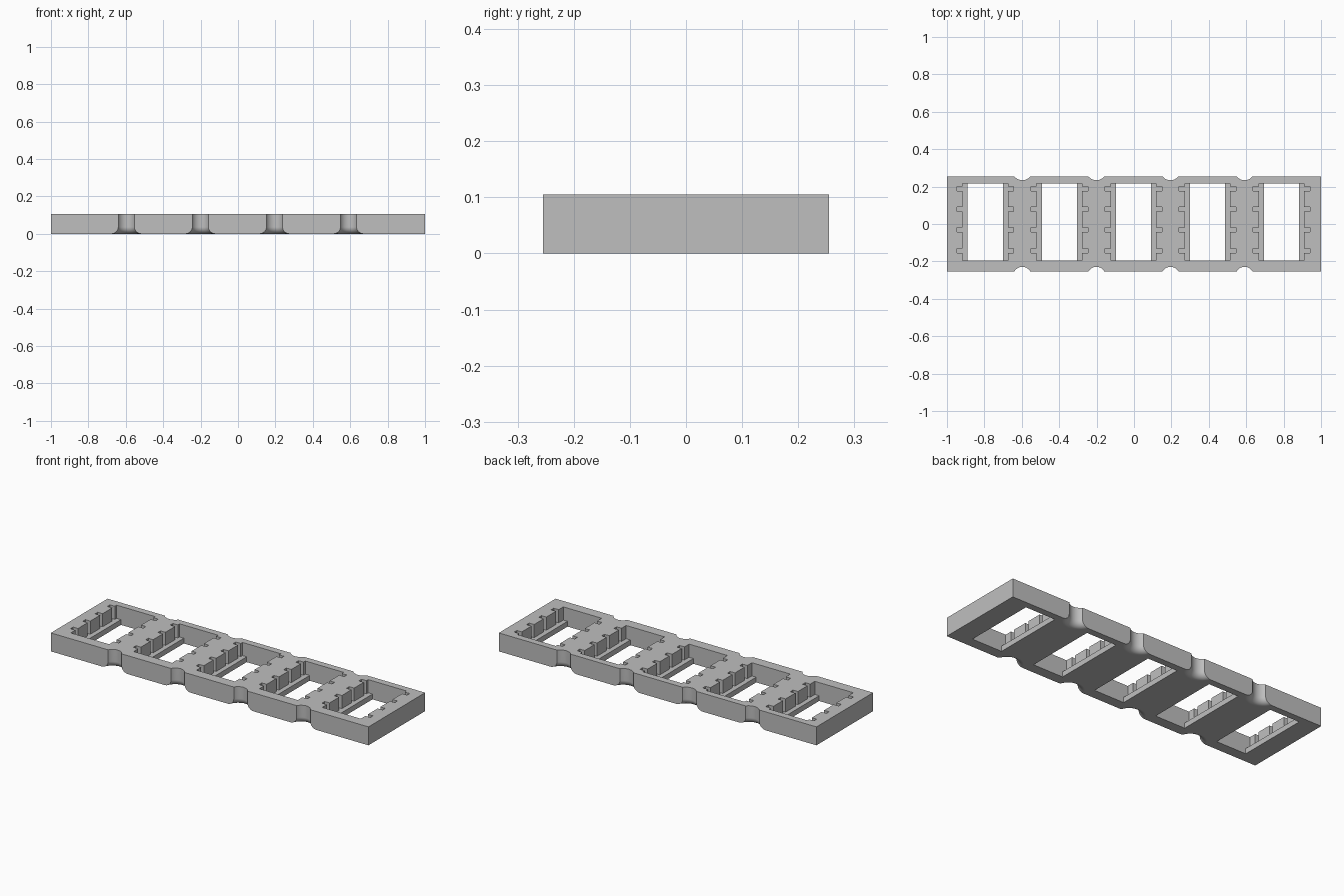
import bpy
import bmesh
import math

# Remove the default cube only
if "Cube" in bpy.data.objects:
    bpy.data.objects.remove(bpy.data.objects["Cube"], do_unlink=True)

LENGTH, DEPTH, HEIGHT = 2.0, 0.51, 0.105
PITCH, SHIFT = 0.396, -0.003
LEDGE_Z, TOP = 0.03, 0.15
FLARE = 0.036
CENTRES = [SHIFT + PITCH * (i - 2) for i in range(5)]

grey = bpy.data.materials.new("plain grey")
grey.use_nodes = True
colour = (0.52, 0.52, 0.52, 1.0)
grey.diffuse_color = colour
grey.node_tree.nodes["Principled BSDF"].inputs["Base Color"].default_value = colour


def finish(name, bm):
    bmesh.ops.recalc_face_normals(bm, faces=bm.faces)
    mesh = bpy.data.meshes.new(name)
    bm.to_mesh(mesh)
    bm.free()
    mesh.materials.append(grey)
    obj = bpy.data.objects.new(name, mesh)
    bpy.context.collection.objects.link(obj)
    return obj


def loft(bm, rings):
    """Closed solid through a list of equal-length rings of points."""
    loops = [[bm.verts.new(p) for p in ring] for ring in rings]
    n = len(loops[0])
    for a, b in zip(loops, loops[1:]):
        for i in range(n):
            j = (i + 1) % n
            bm.faces.new((a[i], a[j], b[j], b[i]))
    bm.faces.new(loops[0])
    bm.faces.new(loops[-1])


def box(bm, x0, x1, y0, y1, z0, z1):
    outline = [(x0, y0), (x1, y0), (x1, y1), (x0, y1)]
    loft(bm, [[(x, y, z) for x, y in outline] for z in (z0, z1)])


# Main slab
bm = bmesh.new()
box(bm, -LENGTH / 2, LENGTH / 2, -DEPTH / 2, DEPTH / 2, 0, HEIGHT)
frame = finish("ladder_frame", bm)

# Stepped windows: wide pocket above, narrow opening below
bm = bmesh.new()
for cx in CENTRES:
    half = [(0.094, -0.05), (0.094, LEDGE_Z), (0.121, LEDGE_Z), (0.121, TOP)]
    section = half + [(-x, z) for x, z in reversed(half)]
    loft(bm, [[(cx + x, y, z) for x, z in section] for y in (-0.196, 0.217)])
windows = finish("window_cutter", bm)

# Divider slots in both side walls of each pocket
bm = bmesh.new()
for cx in CENTRES:
    for row in range(4):
        y = 0.189 - 0.1105 * row
        box(bm, cx - 0.152, cx + 0.152, y - 0.012, y + 0.012, LEDGE_Z, TOP)
slots = finish("slot_cutter", bm)

# Round finger notches between windows, flared out at the bottom edge
bm = bmesh.new()
for a, b in zip(CENTRES, CENTRES[1:]):
    for side, cut in ((-1, 0.026), (1, 0.021)):
        radius = (0.043 ** 2 + cut ** 2) / (2 * cut)
        cx, cy = (a + b) / 2, side * (DEPTH / 2 - cut + radius)
        levels = [(-0.02, radius + FLARE)]
        for k in range(9):
            t = math.pi / 2 * k / 8
            levels.append((FLARE * math.sin(t),
                           radius + FLARE * (1 - math.cos(math.pi / 2 - t))
                           if k else radius + FLARE))
        levels.append((TOP, radius))
        # keep the flare a quarter round, tangent to the wall above it
        levels = [levels[0]] + [
            (FLARE * (1 - math.cos(math.pi / 2 * k / 8)),
             radius + FLARE * (1 - math.sin(math.pi / 2 * k / 8)))
            for k in range(9)] + [levels[-1]]
        loft(bm, [[(cx + r * math.cos(math.tau * i / 64),
                    cy + r * math.sin(math.tau * i / 64), z)
                   for i in range(64)] for z, r in levels])
notches = finish("notch_cutter", bm)

# Cut everything out of the slab
bpy.ops.object.select_all(action="DESELECT")
bpy.context.view_layer.objects.active = frame
frame.select_set(True)
for cutter in (windows, slots, notches):
    cutter.hide_render = True
    mod = frame.modifiers.new(cutter.name, "BOOLEAN")
    mod.operation = "DIFFERENCE"
    mod.solver = "EXACT"
    mod.object = cutter
    bpy.ops.object.modifier_apply(modifier=mod.name)
    bpy.data.objects.remove(cutter, do_unlink=True)

# Smooth notches, crisp edges elsewhere
bpy.ops.object.shade_smooth_by_angle(angle=math.radians(30))
weighted = frame.modifiers.new("clean_shading", "WEIGHTED_NORMAL")
weighted.keep_sharp = True
